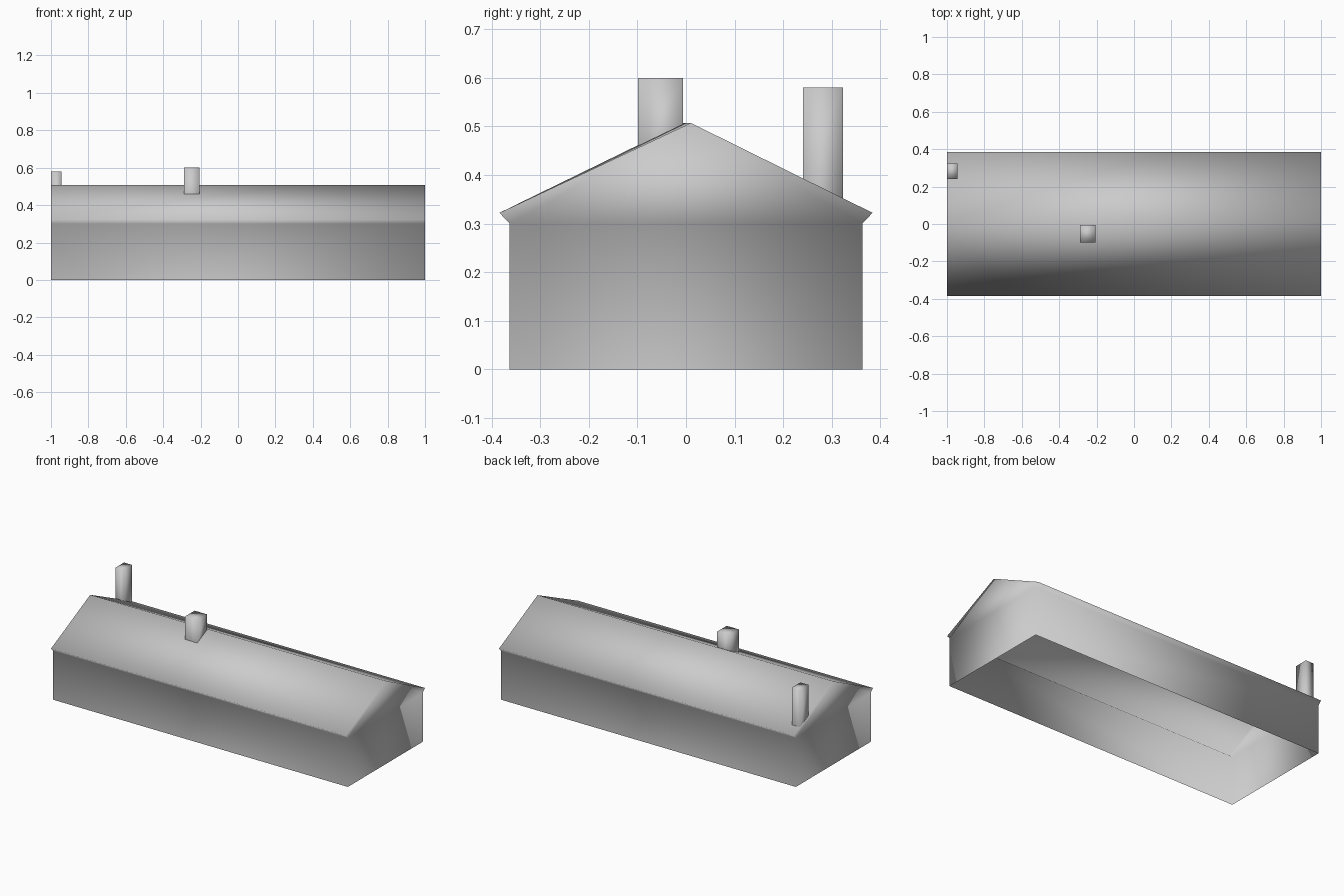
import bpy
import bmesh

cube = bpy.data.objects.get("Cube")
if cube:
    bpy.data.objects.remove(cube, do_unlink=True)

grey = bpy.data.materials.new("plain_grey")
grey.use_nodes = True
COLOUR = (0.6, 0.6, 0.6, 1)
grey.diffuse_color = COLOUR
grey.node_tree.nodes["Principled BSDF"].inputs["Base Color"].default_value = COLOUR

WALL_Y, WALL_Z = 0.363, 0.30
EAVE_Y, EAVE_Z = 0.384, 0.322
RIDGE_Z = 0.507


def finish(name, bm):
    """Turn a bmesh into a smooth grey object."""
    bmesh.ops.recalc_face_normals(bm, faces=bm.faces)
    mesh = bpy.data.meshes.new(name)
    bm.to_mesh(mesh)
    bm.free()
    mesh.materials.append(grey)
    mesh.shade_smooth()
    obj = bpy.data.objects.new(name, mesh)
    bpy.context.collection.objects.link(obj)
    return obj


def roof_height(y):
    return RIDGE_Z - (RIDGE_Z - EAVE_Z) * abs(y) / EAVE_Y


# House shell: gable profile swept along x, open underneath
bm = bmesh.new()
ends = []
for x, ridge_y in ((-1, -0.005), (1, 0.01)):
    half = [(WALL_Y, 0), (WALL_Y, WALL_Z), (EAVE_Y, EAVE_Z)]
    profile = [(-y, z) for y, z in half] + [(ridge_y, RIDGE_Z)] + half[::-1]
    ends.append([bm.verts.new((x, y, z)) for y, z in profile])
right, left = ends
for i in range(len(right) - 1):
    bm.faces.new((right[i], right[i + 1], left[i + 1], left[i]))
for end in ends:
    bm.faces.new(end)
finish("house_shell", bm)


# Chimneys: capped shafts whose feet follow the roof slope
def chimney(name, x0, x1, y0, y1, top):
    bm = bmesh.new()
    corners = [(x0, y0), (x1, y0), (x1, y1), (x0, y1)]
    foot = [bm.verts.new((x, y, roof_height(y))) for x, y in corners]
    head = [bm.verts.new((x, y, top)) for x, y in corners]
    for i in range(4):
        j = (i + 1) % 4
        bm.faces.new((foot[i], foot[j], head[j], head[i]))
    bm.faces.new(head)
    finish(name, bm)


chimney("front_chimney", -0.29, -0.207, -0.099, -0.006, 0.60)
chimney("end_chimney", -1, -0.945, 0.241, 0.323, 0.58)
